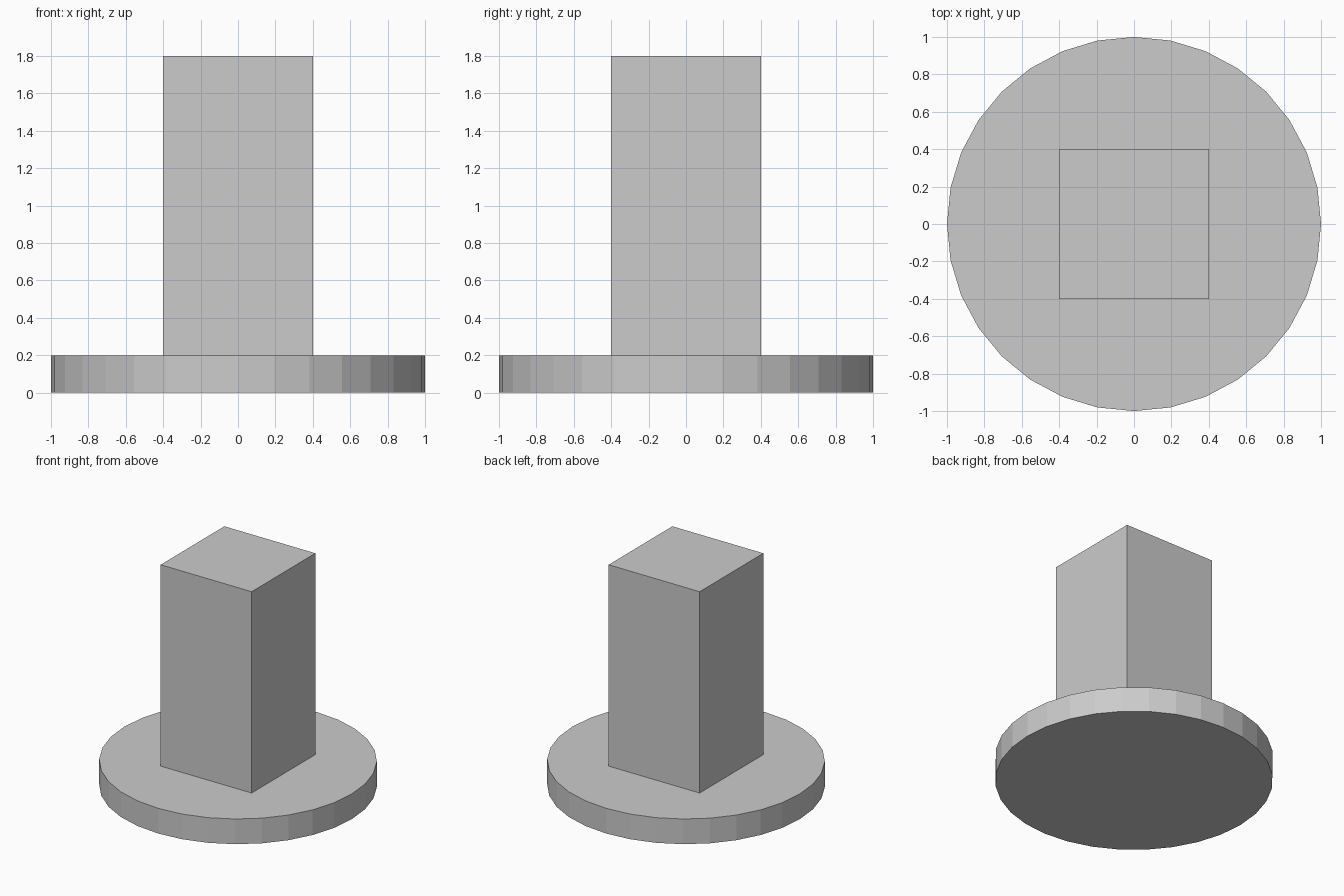
import bpy

if "Cube" in bpy.data.objects:
    bpy.data.objects.remove(bpy.data.objects["Cube"])

# Round base plate
bpy.ops.mesh.primitive_cylinder_add(vertices=32, radius=1.0, depth=0.2, location=(0, 0, 0.1))
bpy.context.object.name = "base_plate"

# Square column standing on the plate
bpy.ops.mesh.primitive_cube_add(size=1, location=(0, 0, 1.0))
column = bpy.context.object
column.name = "column"
column.scale = (0.8, 0.8, 1.6)
bpy.ops.object.transform_apply(location=False, rotation=False, scale=True)
